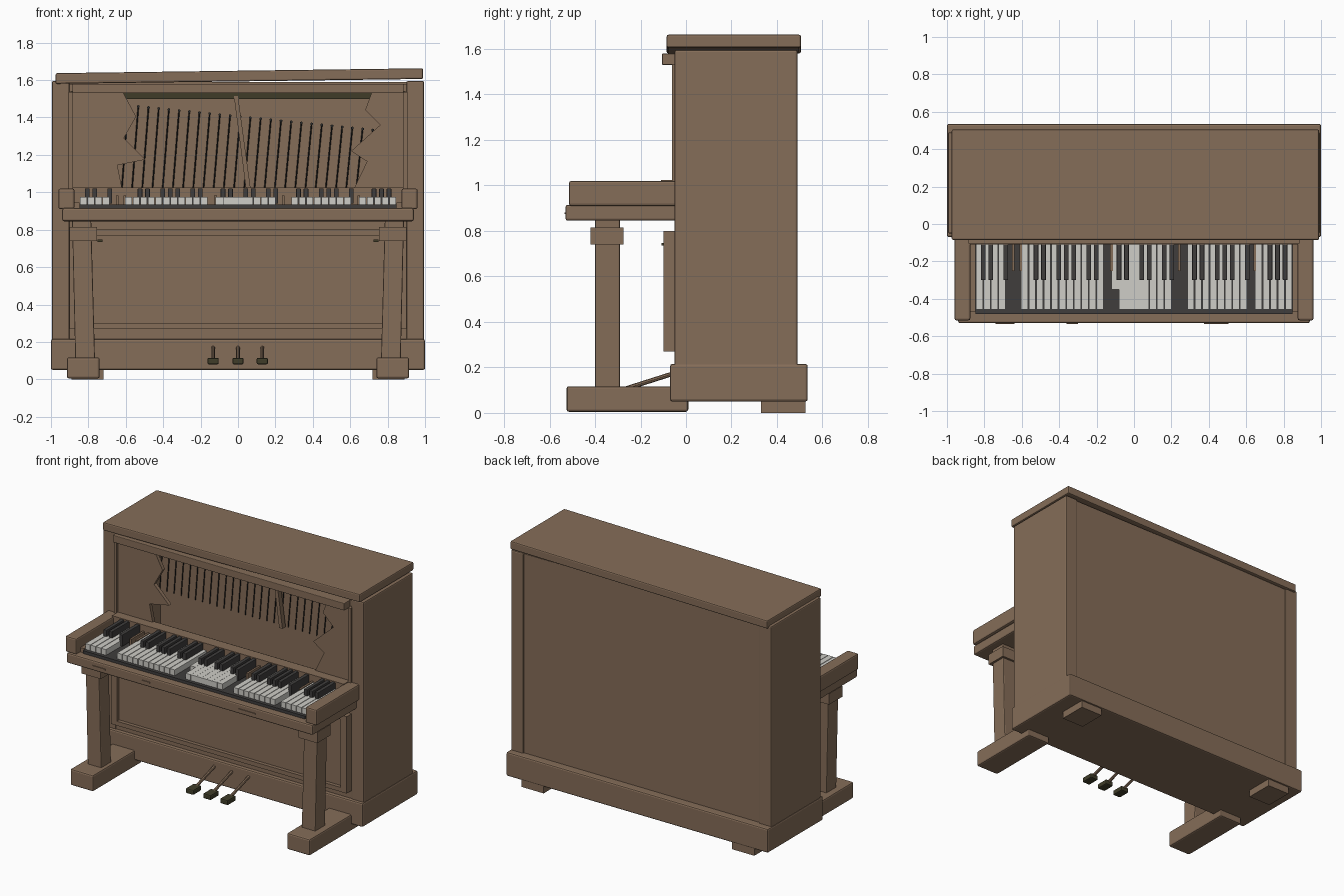
import bpy, bmesh, math
from mathutils import Vector

cube = bpy.data.objects.get("Cube")
if cube:
    bpy.data.objects.remove(cube, do_unlink=True)


def material(name, rgb):
    m = bpy.data.materials.new(name)
    m.use_nodes = True
    m.diffuse_color = (*rgb, 1)
    bsdf = m.node_tree.nodes["Principled BSDF"]
    bsdf.inputs["Base Color"].default_value = (*rgb, 1)
    bsdf.inputs["Roughness"].default_value = 0.7
    return m


WOOD = material("brown wood", (0.235, 0.153, 0.098))
IVORY = material("ivory", (0.62, 0.61, 0.57))
BLACK = material("charcoal", (0.05, 0.047, 0.046))
METAL = material("dark brass", (0.05, 0.046, 0.022))
WIRE = material("dark wire", (0.025, 0.026, 0.026))


def finish(name, bm, mat, bevel=0):
    bmesh.ops.recalc_face_normals(bm, faces=bm.faces)
    me = bpy.data.meshes.new(name)
    bm.to_mesh(me)
    bm.free()
    me.materials.append(mat)
    ob = bpy.data.objects.new(name, me)
    bpy.context.collection.objects.link(ob)
    if bevel:
        mod = ob.modifiers.new("Bevel", "BEVEL")
        mod.width = bevel
        mod.segments = 2
    return ob


def prism(name, pts, y0, y1, mat=WOOD, bevel=0):
    """Extrude an xz outline from y0 to y1."""
    bm = bmesh.new()
    face = bm.faces.new([bm.verts.new((x, y0, z)) for x, z in pts])
    new = bmesh.ops.extrude_face_region(bm, geom=[face])["geom"]
    verts = [v for v in new if isinstance(v, bmesh.types.BMVert)]
    bmesh.ops.translate(bm, verts=verts, vec=(0, y1 - y0, 0))
    return finish(name, bm, mat, bevel)


def box(name, x, y, z, mat=WOOD, bevel=0):
    pts = [(x[0], z[0]), (x[1], z[0]), (x[1], z[1]), (x[0], z[1])]
    return prism(name, pts, *y, mat, bevel)


def rod(name, a, b, radius, mat, sides=6):
    a, b = Vector(a), Vector(b)
    bm = bmesh.new()
    bmesh.ops.create_cone(bm, cap_ends=True, segments=sides, radius1=radius,
                          radius2=radius, depth=(b - a).length)
    turn = (b - a).to_track_quat("Z", "Y").to_matrix()
    bmesh.ops.rotate(bm, verts=bm.verts, matrix=turn)
    bmesh.ops.translate(bm, verts=bm.verts, vec=(a + b) / 2)
    return finish(name, bm, mat)


# Case
box("plinth", (-1, 1), (-0.07, 0.535), (0.05, 0.215), bevel=0.01)
box("back_panel", (-0.95, 0.95), (0.44, 0.48), (0.2, 1.59))
box("case_top", (-0.95, 0.95), (-0.04, 0.47), (1.54, 1.58))
box("lower_board", (-0.9, 0.9), (-0.045, -0.02), (0.2, 1.02))
box("top_moulding", (-0.885, 0.885), (-0.105, -0.03), (1.53, 1.58), bevel=0.004)

# Lid, resting crooked
lid = prism("lid", [(-0.975, 1.58), (0.99, 1.606), (0.99, 1.663), (-0.975, 1.637)],
            -0.085, 0.505, bevel=0.008)

# Broken upper panel in two pieces
prism("upper_panel_right", [(-0.9, 1.02), (-0.62, 1.02), (-0.645, 1.145), (-0.495, 1.175),
                            (-0.61, 1.29), (-0.545, 1.405), (-0.615, 1.535), (-0.9, 1.535)],
      -0.045, -0.02)
prism("upper_panel_left", [(0.9, 1.02), (0.62, 1.02), (0.69, 1.165), (0.605, 1.22),
                           (0.76, 1.36), (0.68, 1.44), (0.715, 1.535), (0.9, 1.535)],
      -0.045, -0.02)

# Paired parts on both sides
for s, side in ((-1, "right"), (1, "left")):
    def pair(name, x, y, z, mat=WOOD, bevel=0):
        return box(f"{side}_{name}", sorted((s * x[0], s * x[1])), y, z, mat, bevel)

    pair("side_panel", (0.9, 0.995), (-0.05, 0.49), (0.2, 1.595), bevel=0.008)
    pair("panel_trim", (0.885, 0.905), (-0.062, -0.03), (1.02, 1.535))
    pair("lower_stile", (0.855, 0.9), (-0.1, -0.04), (0.27, 0.8))
    pair("key_cheek", (0.875, 0.96), (-0.515, -0.04), (0.91, 1.02), bevel=0.01)
    pair("key_block", (0.847, 0.88), (-0.47, -0.05), (0.91, 0.945))
    pair("leg_collar", (0.755, 0.9), (-0.42, -0.275), (0.74, 0.815))
    pair("front_foot", (0.74, 0.915), (-0.525, 0.01), (0.005, 0.117), bevel=0.01)
    pair("back_foot", (0.72, 0.89), (0.33, 0.525), (0, 0.06))
    pair("catch", (0.725, 0.75), (-0.108, -0.04), (0.735, 0.748), METAL)
    prism(side + "_leg", [(s * 0.765, 0.11), (s * 0.87, 0.11),
                          (s * 0.887, 0.85), (s * 0.785, 0.85)], -0.4, -0.29, bevel=0.006)

# Lower panel frame
box("lower_inset", (-0.86, 0.86), (-0.075, -0.04), (0.27, 0.8))
for name, z in (("top_rail", 0.77), ("bottom_rail", 0.27)):
    box("lower_" + name, (-0.86, 0.86), (-0.1, -0.04), (z, z + 0.03))

# Keyboard bed
box("key_bed", (-0.94, 0.94), (-0.53, -0.04), (0.845, 0.915), bevel=0.01)
box("key_floor", (-0.848, 0.848), (-0.48, -0.1), (0.912, 0.935), BLACK)
box("key_ledge", (-0.885, 0.885), (-0.11, -0.03), (0.91, 1.025))
for x, w in ((-0.69, 0.1), (-0.33, 0.06), (0.44, 0.13)):
    box("bed_chip", (x - w / 2, x + w / 2), (-0.535, -0.525), (0.875, 0.882))

# White keys, some missing and one snapped short
PITCH = 1.695 / 42
LEFT = -0.847
for k in range(42):
    if k in (4, 5, 17, 26, 27, 36):
        continue
    gap = 0.0005 if 18 <= k < 26 else 0.002
    front = -0.35 if k == 18 else -0.458
    x = LEFT + k * PITCH
    box("white_key", (x + gap, x + PITCH - gap), (front, -0.105), (0.936, 0.976), IVORY)

# Black keys in groups of two and three; lost ones leave bare sticks
for k in range(1, 42):
    if k % 7 not in (1, 2, 4, 5, 6):
        continue
    x = LEFT + k * PITCH
    if k in (5, 6, 18, 27, 37):
        box("bare_key_stick", (x - 0.007, x + 0.007), (-0.25, -0.105), (0.936, 0.982))
    else:
        box("black_key", (x - 0.0125, x + 0.0125), (-0.3, -0.105), (0.94, 1.02), BLACK, 0.003)

# Strings and their frame inside the case
box("pin_beam", (-0.89, 0.89), (0.39, 0.45), (1.5, 1.545), METAL)
for i in range(32):
    x = -0.86 + i * 0.0545
    top = 1.46 - (x + 0.55) * 0.1
    rod("string", (x - 0.035, 0.425, 1.0), (x, 0.425, top), 0.0035, WIRE, 4)
    rod("tuning_pin", (x, 0.41, top), (x, 0.445, top), 0.008, WIRE)
prism("frame_bar", [(0.045, 1.0), (0.07, 1.0), (0.0, 1.515), (-0.022, 1.515)], 0.385, 0.42)

# Pedals
for x in (-0.133, 0, 0.13):
    rod("pedal_rod", (x, -0.27, 0.105), (x, -0.04, 0.178), 0.01, WOOD, 8)
    box("pedal", (x - 0.03, x + 0.03), (-0.34, -0.25), (0.08, 0.115), METAL, 0.008)
